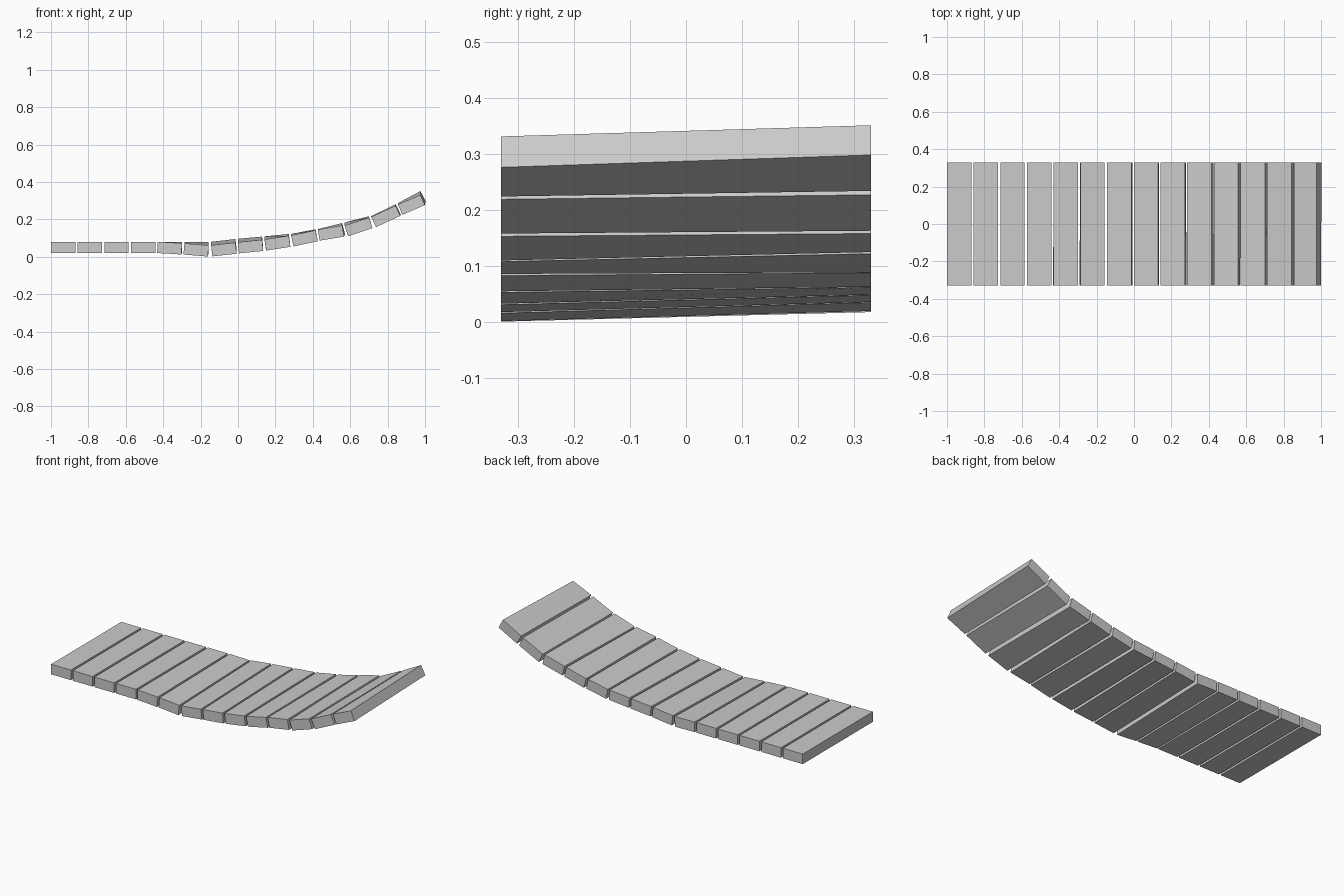
import bpy, math

if "Cube" in bpy.data.objects:
    bpy.data.objects.remove(bpy.data.objects["Cube"])

# Walkway of 14 separate planks, flat at one end and curling up at the other
HALF_WIDTH, THICK, PITCH, LENGTH = 0.33, 0.06, 0.1427, 0.13

# Underside heights of each plank (left end, right end) along the front and back edges
FRONT = [(.02, .02)] * 4 + [
    (.020, .012), (.012, .001), (.002, .016), (.018, .031), (.033, .053),
    (.055, .083), (.086, .108), (.110, .153), (.158, .219), (.224, .276)]
BACK = [(.02, .02)] * 4 + [
    (.020, .020), (.020, .018), (.020, .035), (.036, .048), (.049, .062),
    (.063, .088), (.089, .122), (.125, .158), (.163, .227), (.234, .298)]


def side_profile(x0, x1, y, z0, z1):
    """Four corners of a tilted plank end: underside left/right, top right/left."""
    tilt = math.atan2(z1 - z0, x1 - x0)
    dx, dz = THICK * math.sin(tilt), THICK * math.cos(tilt)
    return [(x0 + dx, y, z0), (x1 + dx, y, z1),
            (x1, y, z1 + dz), (x0, y, z0 + dz)]


def plank(i):
    x0 = -1 + i * PITCH
    x1 = 0.975 if i == 13 else x0 + LENGTH
    verts = side_profile(x0, x1, -HALF_WIDTH, *FRONT[i])
    verts += side_profile(x0, x1, HALF_WIDTH, *BACK[i])
    faces = [(0, 1, 2, 3), (7, 6, 5, 4)]
    faces += [(k, k + 4, (k + 1) % 4 + 4, (k + 1) % 4) for k in range(4)]
    mesh = bpy.data.meshes.new(f"plank_{i + 1}")
    mesh.from_pydata(verts, [], faces)
    mesh.update()
    bpy.context.collection.objects.link(bpy.data.objects.new(mesh.name, mesh))


for i in range(14):
    plank(i)
